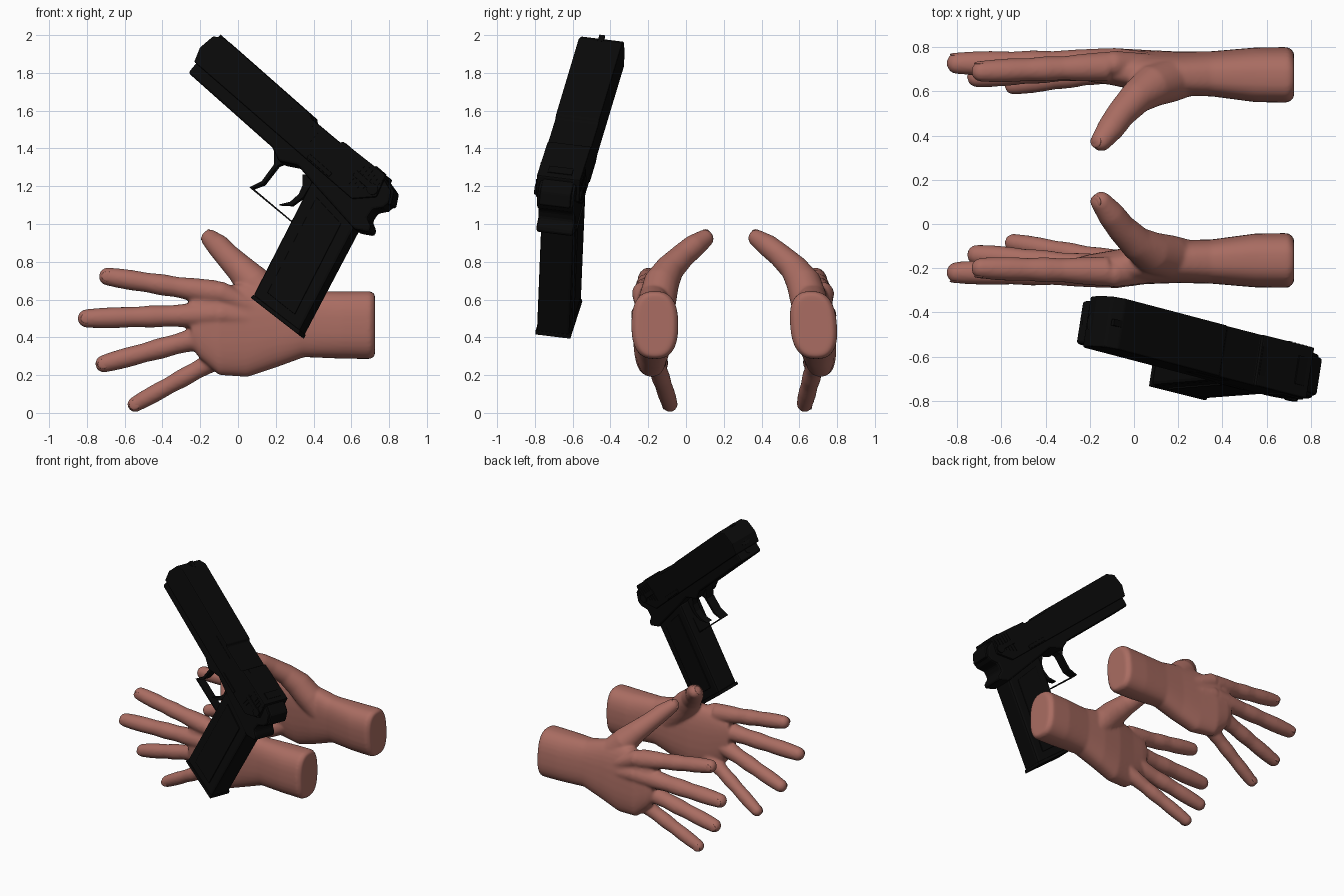
import bpy, bmesh, math
from mathutils import Vector, Matrix

if "Cube" in bpy.data.objects:
    bpy.data.objects.remove(bpy.data.objects["Cube"])


def material(name, rgb):
    m = bpy.data.materials.new(name)
    m.use_nodes = True
    m.diffuse_color = (*rgb, 1)
    bsdf = m.node_tree.nodes["Principled BSDF"]
    bsdf.inputs["Base Color"].default_value = (*rgb, 1)
    bsdf.inputs["Roughness"].default_value = 0.7
    return m


SKIN = material("skin", (0.40, 0.152, 0.122))
BLACK = material("black_metal", (0.003, 0.003, 0.003))


def finish(name, bm, mat):
    bmesh.ops.recalc_face_normals(bm, faces=bm.faces)
    me = bpy.data.meshes.new(name)
    bm.to_mesh(me)
    bm.free()
    me.materials.append(mat)
    ob = bpy.data.objects.new(name, me)
    bpy.context.collection.objects.link(ob)
    return ob


# ---------- hands ----------
def loft(bm, rings):
    loops = [[bm.verts.new(p) for p in ring] for ring in rings]
    n = len(loops[0])
    for a, b in zip(loops, loops[1:]):
        for i in range(n):
            j = (i + 1) % n
            bm.faces.new((a[i], a[j], b[j], b[i]))
    bm.faces.new(loops[0])
    bm.faces.new(loops[-1])


def tube(bm, pts, n=20):
    """Round tube through (centre, radius) pairs with a ball at its tip."""
    rings = []
    for i, (c, r) in enumerate(pts):
        d = pts[min(i + 1, len(pts) - 1)][0] - pts[max(i - 1, 0)][0]
        a = d.cross(Vector((0, 1, 0))).normalized()
        b = d.cross(a).normalized()
        rings.append([c + r * (a * math.cos(t) + b * math.sin(t))
                      for t in (k * math.tau / n for k in range(n))])
    loft(bm, rings)
    bmesh.ops.create_uvsphere(bm, u_segments=20, v_segments=12, radius=pts[-1][1],
                              matrix=Matrix.Translation(pts[-1][0]))


def spow(v, e):
    return math.copysign(abs(v) ** e, v)


# knuckle, tip, radius
FINGERS = [((-.12, -.215, .635), (-.69, -.2, .722), .054),
           ((-.12, -.22, .52), (-.80, -.22, .50), .056),
           ((-.12, -.205, .42), (-.71, -.14, .26), .053),
           ((-.04, -.18, .325), (-.545, -.085, .045), .047)]
JOINTS = [(0, 1.25), (.2, 1.15), (.36, 1), (.5, 1.06), (.63, .96), (.78, 1), (.9, .96), (1, .88)]
# x, centre z, half height, centre y, half depth
PALM = [(.725, .465, .165, -.165, .10), (.70, .465, .18, -.165, .124), (.55, .465, .178, -.165, .122),
        (.35, .47, .175, -.17, .1), (.2, .46, .22, -.17, .097), (.05, .44, .25, -.18, .092),
        (-.1, .435, .235, -.2, .08), (-.2, .465, .18, -.205, .068), (-.25, .49, .14, -.205, .055)]
THUMB = [((.24, -.16, .5), .09), ((.16, -.15, .6), .1), ((.08, -.13, .69), .095), ((.01, -.085, .765), .077),
         ((-.06, -.015, .835), .066), ((-.105, .045, .885), .062), ((-.147, .098, .922), .049)]


def hand(name, mirrored):
    bm = bmesh.new()
    nails = bmesh.new()
    rings = []
    for x, zc, hz, yc, hy in PALM:
        rings.append([Vector((x, yc + hy * spow(math.cos(t), .78), zc + hz * spow(math.sin(t), .78)))
                      for t in (k * math.tau / 32 for k in range(32))])
    loft(bm, rings)
    for base, tip, r in FINGERS:
        base, tip = Vector(base), Vector(tip)
        tube(bm, [(base.lerp(tip, t), r * k) for t, k in JOINTS])
        # tendon over the back of the hand
        tube(bm, [(Vector((.26, -.205, .47)), .04), (base + Vector((.03, -.012, 0)), .06)])
        # nail on the back of the fingertip
        d = (tip - base).normalized()
        turn = Vector((-1, 0, 0)).rotation_difference(d).to_matrix().to_4x4()
        spot = tip + Vector((0, -.7 * r, 0))
        bmesh.ops.create_uvsphere(nails, u_segments=16, v_segments=8, radius=1,
                                  matrix=Matrix.Translation(spot) @ turn @ Matrix.Diagonal((.034, .008, .027, 1)))
    tube(bm, [(Vector(c), r) for c, r in THUMB])
    # thumb nail
    face = Vector((-.62, -.1, .5)).normalized().to_track_quat('Z', 'Y').to_matrix().to_4x4()
    bmesh.ops.create_uvsphere(nails, u_segments=16, v_segments=8, radius=1,
                              matrix=Matrix.Translation((-.173, .1, .944)) @ face
                              @ Matrix.Diagonal((.03, .036, .01, 1)))
    if mirrored:
        # the opposite hand leans slightly inward at the top
        for v in list(bm.verts) + list(nails.verts):
            v.co.y = .545 - .075 * v.co.z - v.co.y
    ob = finish(name, bm, SKIN)
    fuse = ob.modifiers.new("fuse", 'REMESH')
    fuse.mode = 'VOXEL'
    fuse.voxel_size = .009
    fuse.use_smooth_shade = True
    soft = ob.modifiers.new("soften", 'SMOOTH')
    soft.factor = .5
    soft.iterations = 10
    nail_ob = finish(name + "_nails", nails, SKIN)
    for p in nail_ob.data.polygons:
        p.use_smooth = True


hand("front_hand", False)
hand("back_hand", True)

# ---------- pistol, drawn as outlines in its tilted plane ----------
SIDE = Vector((-.153, -.981, .12)).normalized()
FWD = Vector((-.737, .194, .647)).normalized()
UP = SIDE.cross(FWD).normalized()
if UP.z < 0:
    UP.negate()


def at(x, z):
    return Vector((x, -.443 - .156 * (x + .26) + .122 * (z - 1.79), z))


def plate(name, outlines, thick, bevel=0, off=0):
    bm = bmesh.new()
    for outline in outlines:
        pts = [p if isinstance(p, Vector) else at(*p) for p in outline]
        f = bm.faces.new([bm.verts.new(p + SIDE * (off - thick / 2)) for p in pts])
        ext = bmesh.ops.extrude_face_region(bm, geom=[f], use_keep_orig=True)
        bmesh.ops.translate(bm, vec=SIDE * thick,
                            verts=[v for v in ext["geom"] if isinstance(v, bmesh.types.BMVert)])
    ob = finish(name, bm, BLACK)
    if bevel:
        b = ob.modifiers.new("bevel", 'BEVEL')
        b.width = bevel
        b.segments = 2
        b.limit_method = 'ANGLE'
    return ob


def block(start, length, height):
    """Rectangle in the pistol plane, running forward and up from start."""
    s = at(*start)
    return [s, s + FWD * length, s + FWD * length + UP * height, s + UP * height]


def cylinder(name, centre, axis, radius, depth):
    bm = bmesh.new()
    turn = axis.to_track_quat('Z', 'Y').to_matrix().to_4x4()
    bmesh.ops.create_cone(bm, cap_ends=True, segments=24, radius1=radius, radius2=radius,
                          depth=depth, matrix=Matrix.Translation(centre) @ turn)
    return finish(name, bm, BLACK)


plate("slide", [[(-.215, 1.845), (-.185, 1.92), (-.115, 1.98), (-.055, 1.97), (.405, 1.565), (.405, 1.545),
                 (.56, 1.415), (.57, 1.425), (.8, 1.245), (.75, 1.13), (.62, 1.12)]], .235, .026)
plate("frame", [[(-.25, 1.79), (-.2, 1.85), (.6, 1.15), (.72, 1.2), (.79, 1.225), (.825, 1.165), (.815, 1.1),
                 (.785, 1.075), (.73, 1.065), (.70, 1.02), (.72, .975), (.71, .945), (.63, .96), (.405, 1.21),
                 (.33, 1.30), (.23, 1.32), (.195, 1.395)]], .2, .014)
plate("grip", [[(.405, 1.22), (.09, .605), (.335, .41), (.63, .97), (.64, 1.1)]], .18, .018)
for side, label in ((1, "right"), (-1, "left")):
    plate(label + "_grip_panel", [[(.43, 1.13), (.17, .625), (.315, .51), (.56, .99)]], .012, .004, side * .092)
    plate(label + "_safety", [block((.72, 1.16), .13, .035)], .016, .005, side * .117)
    plate(label + "_slide_stop", [block((.5, 1.235), .16, .025)], .012, .004, side * .117)
    cylinder(label + "_pivot_pin", at(.73, 1.17) + SIDE * side * .115, SIDE, .03, .025)
plate("magazine_base", [[(.08, .6), (.095, .615), (.345, .425), (.335, .402)]], .19, .005)
plate("trigger_guard", [[(.195, 1.39), (.195, 1.31), (.13, 1.222), (.065, 1.19), (.295, 1.0), (.37, 1.12),
                         (.355, 1.12), (.29, 1.013), (.083, 1.187), (.14, 1.208), (.215, 1.305), (.27, 1.33)]], .07)
plate("trigger", [[(.345, 1.26), (.345, 1.2), (.325, 1.155), (.28, 1.115), (.22, 1.1), (.29, 1.096),
                   (.35, 1.14), (.385, 1.2), (.41, 1.25)]], .05)
plate("slide_serrations", [block((.6 + i * .026, 1.19 - i * .0065), .011, .15 - i * .014) for i in range(6)], .243)
plate("ejection_port", [block((.4, 1.42), .2, .07)], .008, 0, .1155)
plate("front_sight", [block((-.065, 1.955), .05, .018)], .03)
plate("rear_sight", [block((.765, 1.255), .05, .018), block((.6, 1.375), .05, .02)], .13)
plate("hammer", [[(.77, 1.24), (.79, 1.235), (.84, 1.165), (.825, 1.09), (.77, 1.1)]], .17, .012)

# barrel rings at the muzzle
muzzle = at(-.15, 1.9)
cylinder("barrel", muzzle - FWD * .03, FWD, .06, .12)
cylinder("barrel_bore", muzzle + FWD * .028, FWD, .035, .012)
cylinder("recoil_rod", at(-.215, 1.83) - FWD * .02, FWD, .025, .05)
